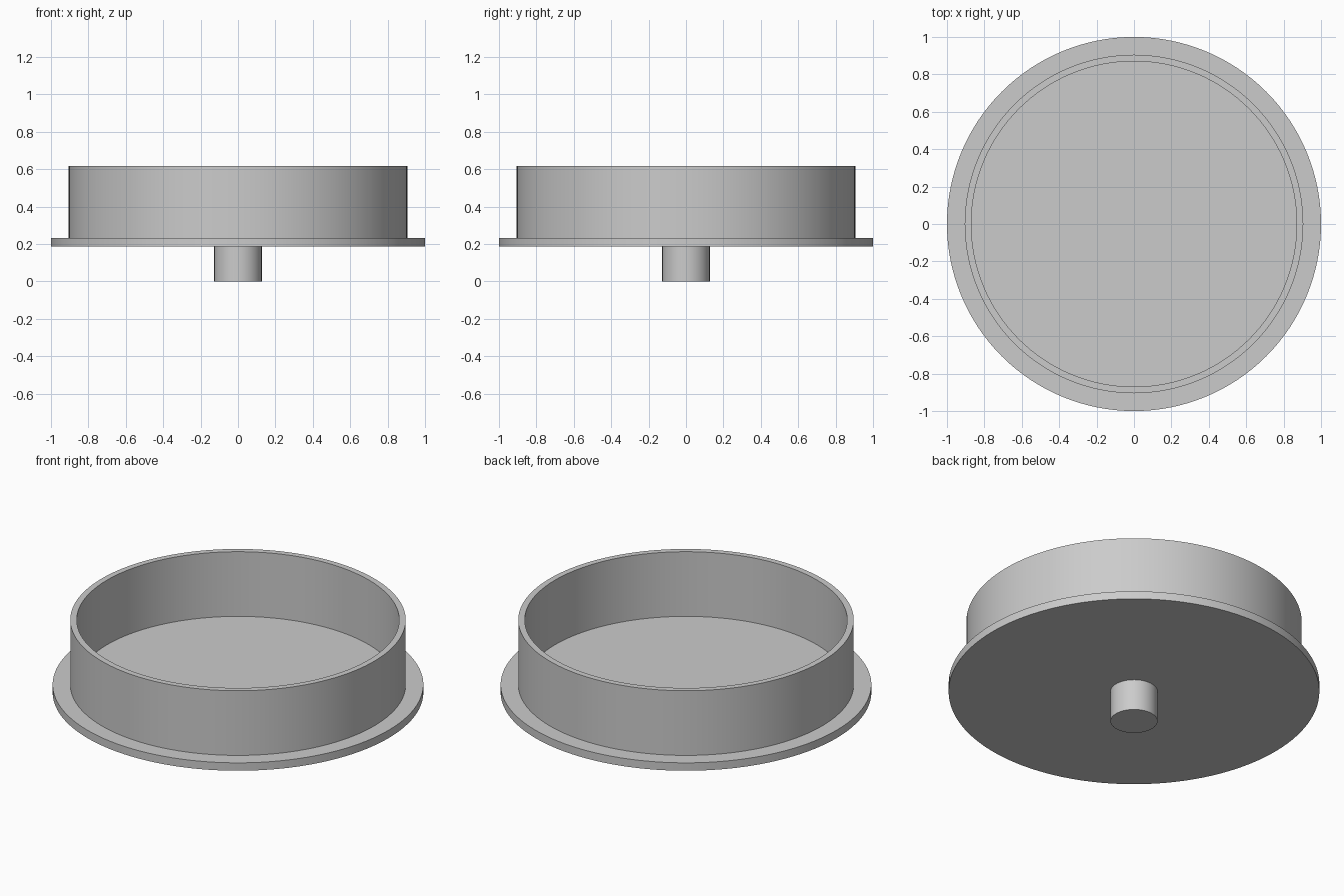
import bpy
import bmesh
import math

cube = bpy.data.objects.get("Cube")
if cube:
    bpy.data.objects.remove(cube, do_unlink=True)

GREY = (0.6, 0.6, 0.6, 1.0)
grey = bpy.data.materials.new("light grey")
grey.use_nodes = True
grey.diffuse_color = GREY
grey.node_tree.nodes["Principled BSDF"].inputs["Base Color"].default_value = GREY


def lathe(name, profile, segments, closed=False):
    """Spin a (radius, height) profile around the z axis."""
    bm = bmesh.new()
    verts = [bm.verts.new((r, 0, z)) for r, z in profile]
    edges = [bm.edges.new(pair) for pair in zip(verts, verts[1:])]
    if closed:
        edges.append(bm.edges.new((verts[-1], verts[0])))
    bmesh.ops.spin(bm, geom=verts + edges, cent=(0, 0, 0), axis=(0, 0, 1),
                   angle=math.tau, steps=segments, use_merge=True)
    bmesh.ops.remove_doubles(bm, verts=bm.verts, dist=1e-5)
    bmesh.ops.recalc_face_normals(bm, faces=bm.faces)
    mesh = bpy.data.meshes.new(name)
    bm.to_mesh(mesh)
    bm.free()
    mesh.materials.append(grey)
    obj = bpy.data.objects.new(name, mesh)
    bpy.context.collection.objects.link(obj)
    bpy.ops.object.select_all(action='DESELECT')
    obj.select_set(True)
    bpy.context.view_layer.objects.active = obj
    bpy.ops.object.shade_smooth_by_angle(angle=math.radians(30))
    return obj


BASE, TOP, RIM = 0.185, 0.232, 0.617
OUTER, INNER = 0.905, 0.87

# Flanged dish: disc, upright wall and recessed floor in one surface
lathe("flanged_dish", [(0, BASE), (1, BASE), (1, TOP), (OUTER, TOP),
                       (OUTER, RIM), (INNER, RIM), (INNER, TOP), (0, TOP)], 128)

# Short stem under the disc
lathe("stem", [(0, 0), (0.127, 0), (0.127, BASE), (0, BASE)], 64)
